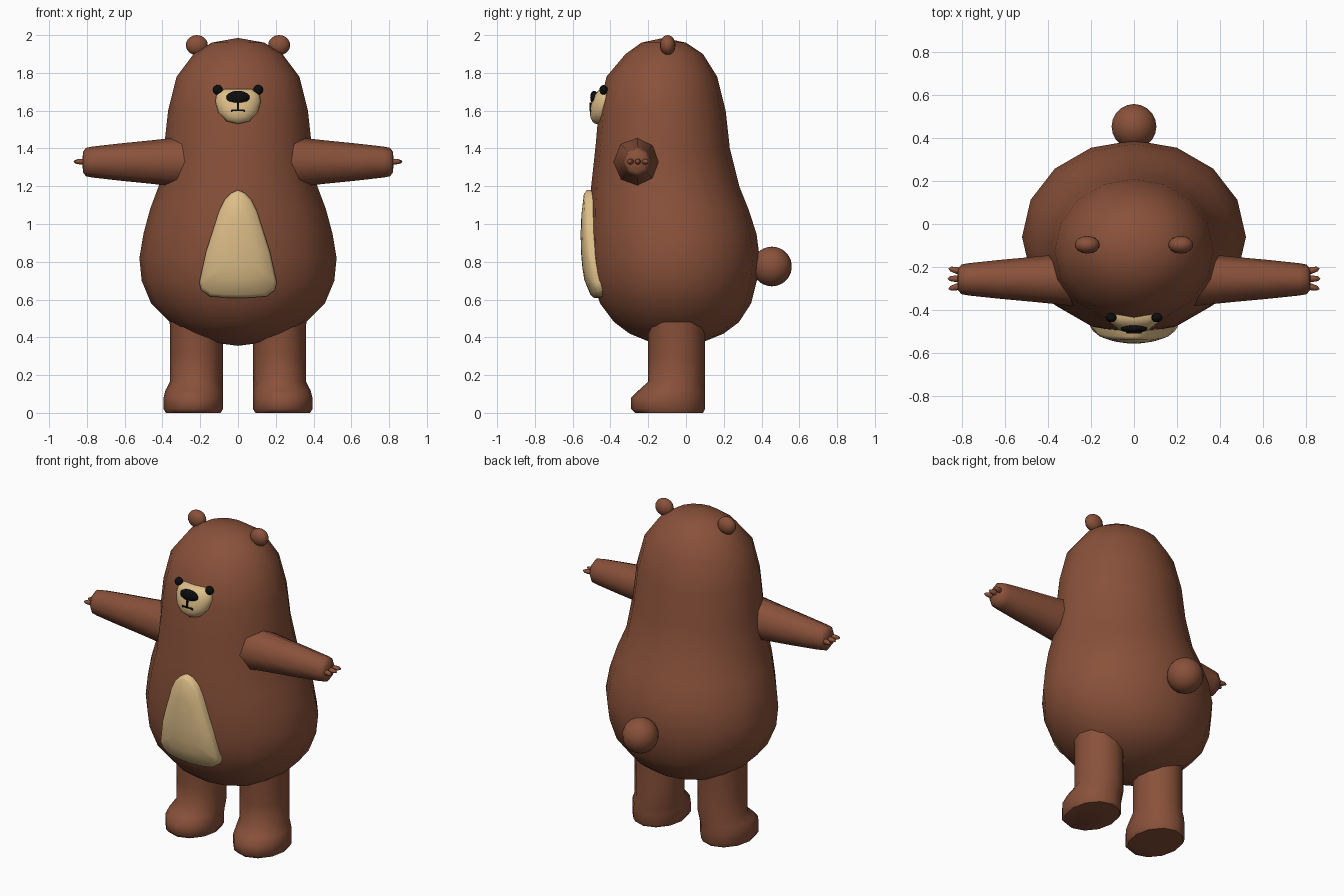
import bpy, bmesh, math
from mathutils import Matrix, Vector

cube = bpy.data.objects.get("Cube")
if cube:
    bpy.data.objects.remove(cube)


def material(name, rgb):
    m = bpy.data.materials.new(name)
    m.use_nodes = True
    m.diffuse_color = (*rgb, 1)
    bsdf = next(n for n in m.node_tree.nodes if n.type == "BSDF_PRINCIPLED")
    bsdf.inputs["Base Color"].default_value = (*rgb, 1)
    bsdf.inputs["Roughness"].default_value = 0.7
    return m


BROWN = material("brown_fur", (0.25, 0.082, 0.042))
CREAM = material("cream_fur", (0.73, 0.52, 0.25))
BLACK = material("black", (0.004, 0.004, 0.004))


def finish(name, bm, mat, angle=70):
    bmesh.ops.recalc_face_normals(bm, faces=bm.faces)
    mesh = bpy.data.meshes.new(name)
    bm.to_mesh(mesh)
    bm.free()
    mesh.materials.append(mat)
    ob = bpy.data.objects.new(name, mesh)
    bpy.context.collection.objects.link(ob)
    bpy.ops.object.select_all(action="DESELECT")
    ob.select_set(True)
    bpy.context.view_layer.objects.active = ob
    bpy.ops.object.shade_smooth_by_angle(angle=math.radians(angle))
    return ob


def skin(bm, rings):
    """Bridge rings of points; a ring of one point closes to a tip."""
    rows = [[bm.verts.new(p) for p in ring] for ring in rings]
    n = max(map(len, rows))
    for a, b in zip(rows, rows[1:]):
        for i in range(n):
            j = i + 1
            quad = (a[i % len(a)], a[j % n % len(a)], b[j % n % len(b)], b[i % len(b)])
            bm.faces.new(list(dict.fromkeys(quad)))
    for row in (rows[0], rows[-1]):
        if len(row) > 2:
            bm.faces.new(row)


def ellipse(segments, place, cu, cv, ru, rv):
    if ru == 0:
        return [place(cu, cv)]
    steps = [math.tau * i / segments for i in range(segments)]
    return [place(cu + ru * math.cos(t), cv + rv * math.sin(t)) for t in steps]


def ellipsoid(name, center, radii, mat, segments=16, turn=0.0):
    bm = bmesh.new()
    matrix = (Matrix.Translation(center) @ Matrix.Rotation(turn, 4, "Z")
              @ Matrix.Diagonal((*radii, 1)))
    bmesh.ops.create_uvsphere(bm, u_segments=segments, v_segments=segments * 3 // 4,
                              radius=1, matrix=matrix)
    return finish(name, bm, mat, 180)


def box(name, center, size):
    bm = bmesh.new()
    matrix = Matrix.Translation(center) @ Matrix.Diagonal((*size, 1))
    bmesh.ops.create_cube(bm, size=1, matrix=matrix)
    return finish(name, bm, BLACK, 30)


# Body and head: height, centre y, half width, half depth
BODY = [
    (0.355, -0.05, 0, 0), (0.375, -0.05, 0.15, 0.14), (0.42, -0.05, 0.28, 0.25),
    (0.48, -0.05, 0.36, 0.33), (0.58, -0.055, 0.46, 0.40), (0.70, -0.06, 0.51, 0.435),
    (0.82, -0.06, 0.522, 0.45), (0.95, -0.07, 0.50, 0.443), (1.08, -0.09, 0.465, 0.42),
    (1.2, -0.11, 0.42, 0.392), (1.4, -0.124, 0.392, 0.356), (1.6, -0.126, 0.37, 0.336),
    (1.78, -0.128, 0.325, 0.293), (1.9, -0.115, 0.235, 0.205),
    (1.96, -0.118, 0.14, 0.118), (1.985, -0.12, 0, 0),
]
bm = bmesh.new()
skin(bm, [ellipse(16, lambda x, y, z=z: (x, y, z), 0, cy, rx, ry)
          for z, cy, rx, ry in BODY])
finish("body", bm, BROWN, 180)


def front(x, z):
    """Depth of the front of the body at x, z."""
    for a, b in zip(BODY, BODY[1:]):
        if a[0] <= z <= b[0]:
            _, cy, rx, ry = Vector(a).lerp(Vector(b), (z - a[0]) / (b[0] - a[0]))
            return cy - ry * math.sqrt(max(0, 1 - (x / rx) ** 2))


def patch(name, half, middle, levels):
    """Domed patch on the front: half outline, middle height, (scale, lift) rings."""
    outline = half + [(-x, z) for x, z in reversed(half[1:-1])]
    rings = []
    for scale, lift in levels:
        pts = [(x * scale, middle + (z - middle) * scale) for x, z in outline]
        if scale == 0:
            pts = pts[:1]
        rings.append([(x, front(x, z) - lift, z) for x, z in pts])
    bm = bmesh.new()
    skin(bm, rings)
    return finish(name, bm, CREAM, 75)


patch("belly_patch",
      [(0, 1.18), (0.035, 1.165), (0.07, 1.13), (0.1, 1.07), (0.135, 0.96), (0.17, 0.85),
       (0.205, 0.69), (0.195, 0.65), (0.15, 0.617), (0.07, 0.61), (0, 0.608)],
      0.85, [(1, -0.03), (1, 0.022), (0.93, 0.036), (0.6, 0.043), (0.3, 0.045), (0, 0.045)])
patch("snout",
      [(0, 1.717), (0.07, 1.715), (0.112, 1.70), (0.122, 1.65), (0.105, 1.59),
       (0.06, 1.543), (0, 1.528)],
      1.63, [(1, -0.015), (0.98, 0.01), (0.88, 0.026), (0.65, 0.041), (0.3, 0.047), (0, 0.048)])

# Nose and mouth
ellipsoid("nose", (0, -0.487, 1.67), (0.062, 0.02, 0.035), BLACK)
box("mouth_stem", (0, -0.505, 1.622), (0.009, 0.012, 0.045))
box("mouth_line", (0, -0.505, 1.602), (0.07, 0.012, 0.009))

# Tail
ellipsoid("tail", (0, 0.455, 0.775), (0.105, 0.105, 0.105), BROWN, 20)

# Arm: distance out, radius; leg: height, centre out, centre y, half width, half depth
ARM = [(0.25, 0.14), (0.36, 0.126), (0.45, 0.116), (0.62, 0.099), (0.77, 0.082),
       (0.805, 0.075), (0.82, 0.055), (0.825, 0)]
LEG = [(0, 0.237, -0.09, 0.145, 0.18), (0.02, 0.237, -0.095, 0.157, 0.195),
       (0.08, 0.237, -0.095, 0.157, 0.195), (0.12, 0.232, -0.075, 0.152, 0.175),
       (0.165, 0.22, -0.05, 0.14, 0.15), (0.3, 0.22, -0.05, 0.14, 0.15),
       (0.45, 0.22, -0.05, 0.14, 0.15), (0.6, 0.22, -0.05, 0.15, 0.17)]

for side, s in (("left", 1), ("right", -1)):
    bm = bmesh.new()
    skin(bm, [ellipse(8, lambda y, z, x=x: (s * x, y, z), -0.258, 1.328, r * 0.92, r)
              for x, r in ARM])
    finish(side + "_arm", bm, BROWN)

    for i in (-1, 0, 1):
        ellipsoid(f"{side}_finger_{i + 2}", (s * (0.828 - 0.003 * abs(i)), -0.255 + 0.038 * i, 1.33),
                  (0.042, 0.016, 0.015), BROWN, 8, s * i * 0.25)

    bm = bmesh.new()
    skin(bm, [ellipse(12, lambda x, y, z=z: (s * x, y, z), cx, cy, rx, ry)
              for z, cx, cy, rx, ry in LEG])
    finish(side + "_leg", bm, BROWN, 50)

    ellipsoid(side + "_ear", (s * 0.218, -0.097, 1.947), (0.058, 0.041, 0.053), BROWN)
    ellipsoid(side + "_eye", (s * 0.107, front(0.107, 1.71) - 0.015, 1.71),
              (0.026, 0.022, 0.026), BLACK, 12)
    box(side + "_mouth_corner", (s * 0.033, -0.502, 1.598), (0.008, 0.012, 0.012))
